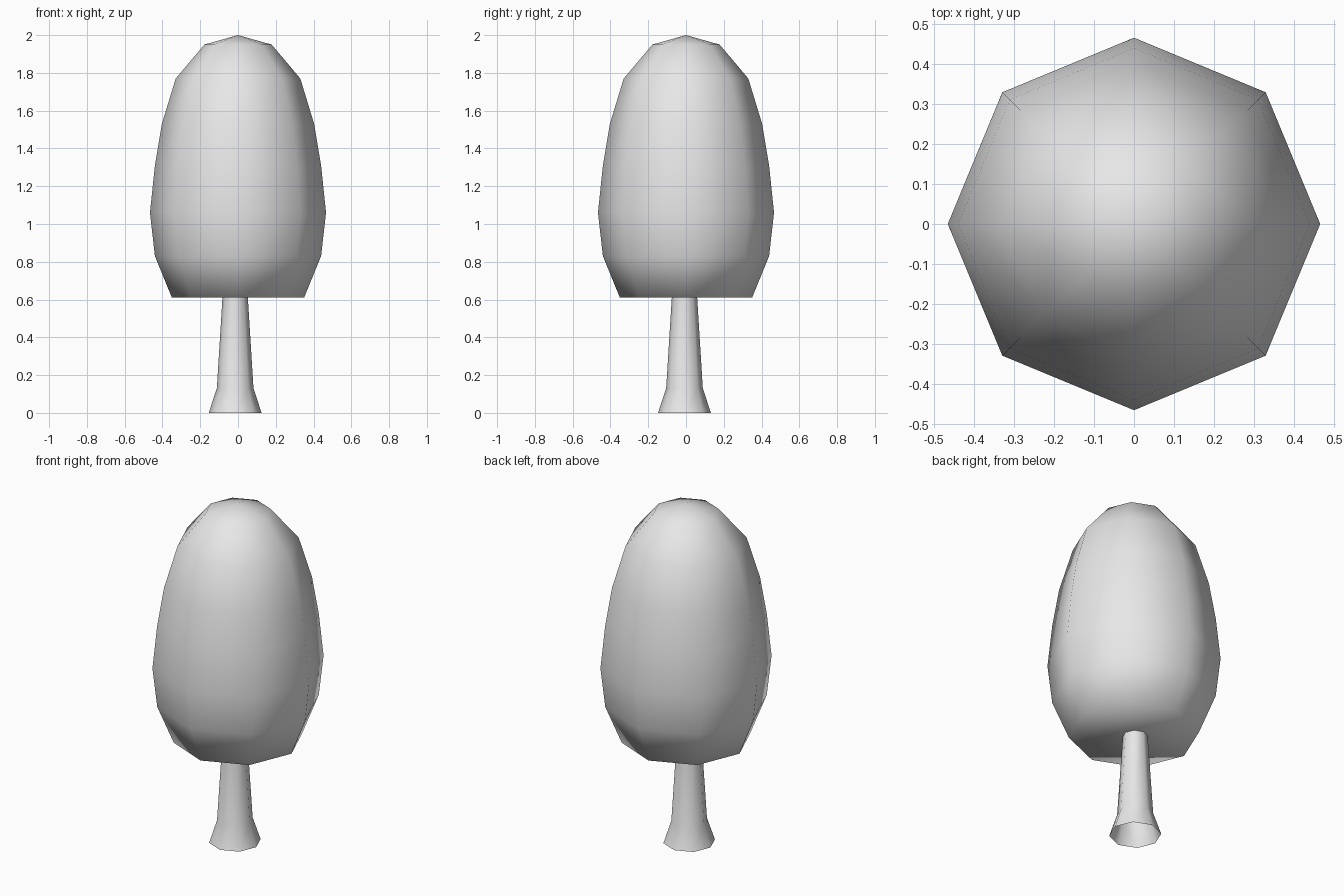
import bpy
import bmesh
from math import cos, sin, tau

cube = bpy.data.objects.get("Cube")
if cube:
    bpy.data.objects.remove(cube, do_unlink=True)

SIDES = 8

grey = bpy.data.materials.new("light_grey")
grey.use_nodes = True
grey.diffuse_color = (0.8, 0.8, 0.8, 1)
grey.node_tree.nodes["Principled BSDF"].inputs["Base Color"].default_value = (0.8, 0.8, 0.8, 1)


def lathe(name, profile, centre=(0, 0), tip=None, cap_bottom=False):
    """Eight-sided smooth body from (radius, height) rings, bottom to top."""
    bm = bmesh.new()
    rings = []
    for radius, z in profile:
        rings.append([bm.verts.new((centre[0] + radius * cos(tau * i / SIDES),
                                    centre[1] + radius * sin(tau * i / SIDES), z))
                      for i in range(SIDES)])
    for low, high in zip(rings, rings[1:]):
        for i in range(SIDES):
            j = (i + 1) % SIDES
            bm.faces.new((low[i], low[j], high[j], high[i]))
    if cap_bottom:
        bm.faces.new(rings[0][::-1])
    if tip is not None:
        top = bm.verts.new((centre[0], centre[1], tip))
        for i in range(SIDES):
            bm.faces.new((rings[-1][i], rings[-1][(i + 1) % SIDES], top))
    for face in bm.faces:
        face.smooth = True
    mesh = bpy.data.meshes.new(name)
    bm.to_mesh(mesh)
    bm.free()
    mesh.materials.append(grey)
    obj = bpy.data.objects.new(name, mesh)
    bpy.context.collection.objects.link(obj)
    return obj


# Egg-shaped crown with a flat underside
lathe("crown",
      [(0.35, 0.61), (0.44, 0.83), (0.466, 1.06), (0.44, 1.31),
       (0.403, 1.53), (0.33, 1.77), (0.178, 1.95)],
      tip=2.0, cap_bottom=True)

# Slightly off-centre trunk, flared and open at the foot
lathe("trunk", [(0.14, 0), (0.097, 0.13), (0.066, 0.63)], centre=(-0.015, -0.008))
